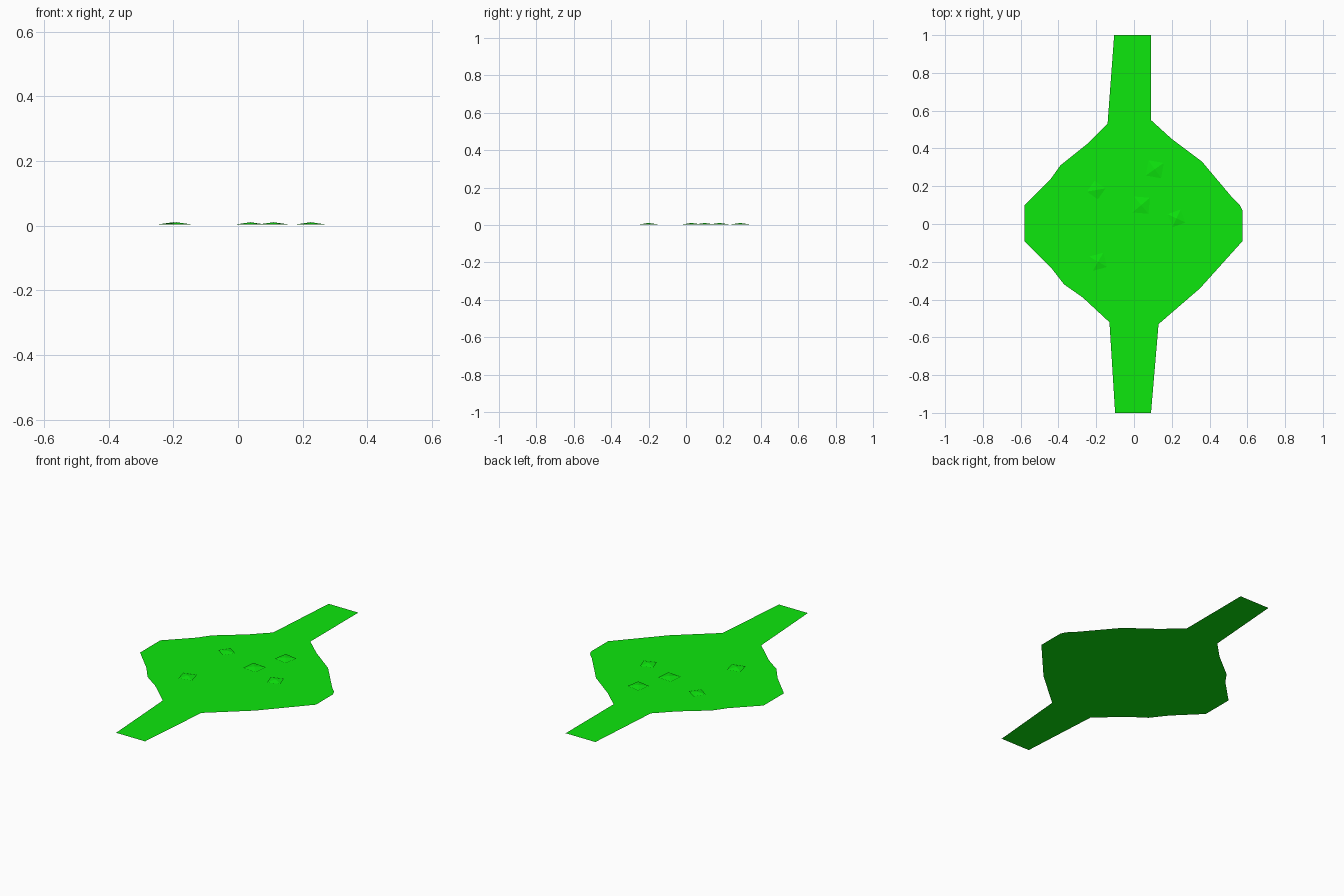
import bpy, bmesh
from math import cos, sin, radians

if "Cube" in bpy.data.objects:
    bpy.data.objects.remove(bpy.data.objects["Cube"])

green = bpy.data.materials.new("grass_green")
green.diffuse_color = (0.004, 0.8, 0.004, 1)
green.use_nodes = True
green.node_tree.nodes["Principled BSDF"].inputs["Base Color"].default_value = green.diffuse_color


def make_object(name, bm):
    mesh = bpy.data.meshes.new(name)
    bm.to_mesh(mesh)
    bm.free()
    mesh.materials.append(green)
    obj = bpy.data.objects.new(name, mesh)
    bpy.context.collection.objects.link(obj)
    return obj


# Flat ground sheet: rounded middle with a strip at each end
outline = [
    (-.105, 1), (-.10, -1), (.09, -1), (.13, -.53), (.35, -.34), (.575, -.09),
    (.575, .07), (.56, .10), (.52, .14), (.36, .33), (.20, .45), (.09, .55),
    (.09, 1),
]
left_side = [(-.14, .53), (-.24, .43), (-.39, .31), (-.44, .24), (-.58, .10),
             (-.58, -.09), (-.44, -.23), (-.37, -.32), (-.27, -.39), (-.13, -.52)]
points = outline[:1] + left_side + outline[1:]
bm = bmesh.new()
face = bm.faces.new([bm.verts.new((x, y, 0)) for x, y in points])
bmesh.ops.triangulate(bm, faces=[face])
make_object("ground_sheet", bm)


# Shallow four-sided mounds just above the sheet
def mound(name, x, y, radius, turn, base=0.004, top=0.011):
    bm = bmesh.new()
    ring = [bm.verts.new((x + radius * cos(radians(turn + 90 * i)),
                          y + radius * sin(radians(turn + 90 * i)), base))
            for i in range(4)]
    apex = bm.verts.new((x, y, top))
    for i in range(4):
        bm.faces.new((ring[i], ring[(i + 1) % 4], apex))
    make_object(name, bm)


mounds = [(-.20, .18, .05, 10), (.11, .29, .058, 35), (.038, .10, .06, 40),
          (.225, .03, .052, 65), (-.19, -.20, .055, 60)]
for i, (x, y, r, turn) in enumerate(mounds):
    mound(f"mound_{i + 1}", x, y, r, turn)
